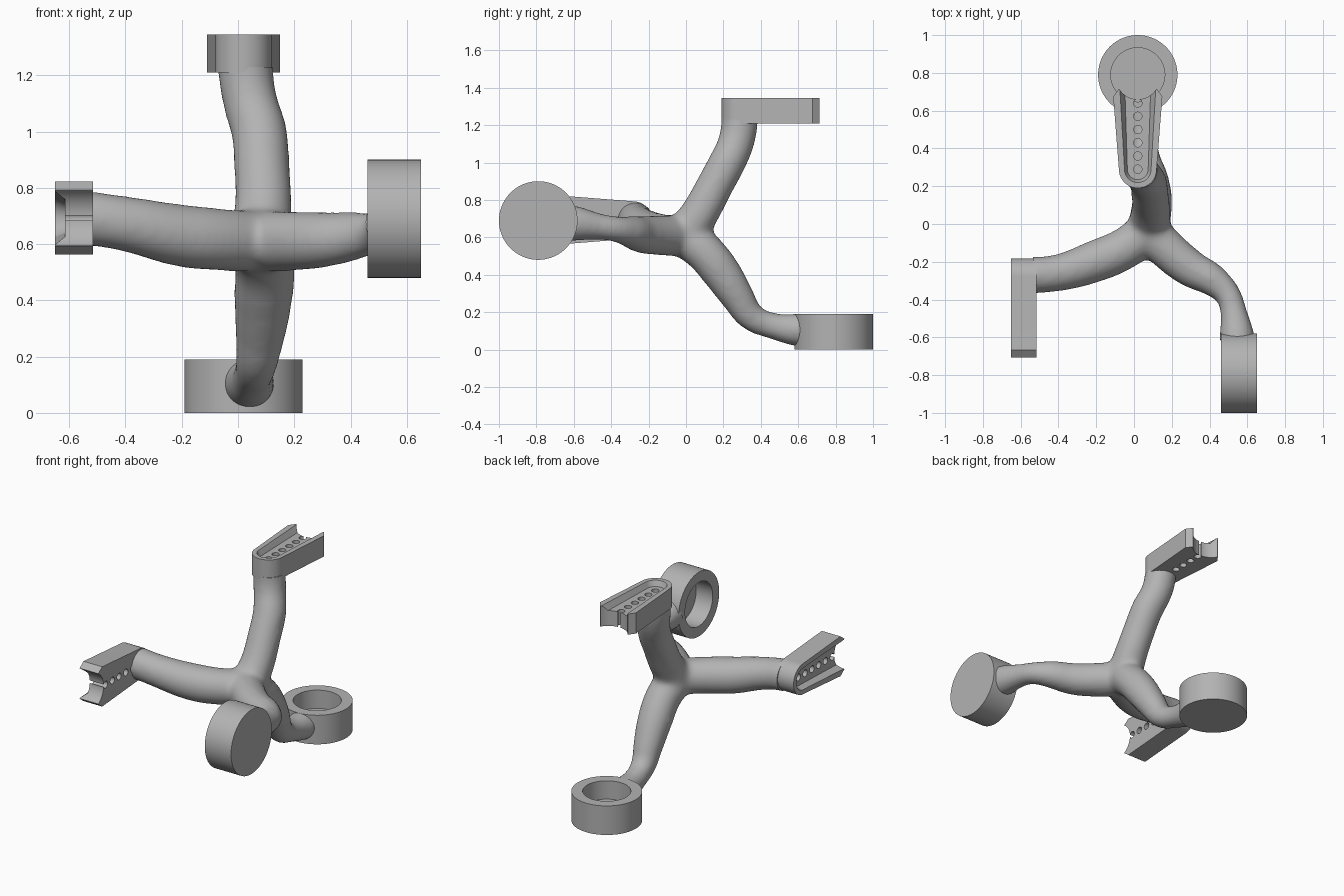
import bpy
import bmesh
from math import cos, sin, pi, radians
from mathutils import Matrix, Vector

cube = bpy.data.objects.get("Cube")
if cube:
    bpy.data.objects.remove(cube, do_unlink=True)

grey = bpy.data.materials.new("plain_grey")
grey.use_nodes = True
grey.diffuse_color = (0.45, 0.45, 0.45, 1)
grey.node_tree.nodes["Principled BSDF"].inputs["Base Color"].default_value = (0.45, 0.45, 0.45, 1)


def add_object(name, data):
    ob = bpy.data.objects.new(name, data)
    bpy.context.collection.objects.link(ob)
    return ob


def activate(ob):
    bpy.ops.object.select_all(action="DESELECT")
    ob.select_set(True)
    bpy.context.view_layer.objects.active = ob


def apply_modifier(ob, kind, **settings):
    mod = ob.modifiers.new(kind.lower(), kind)
    for key, value in settings.items():
        setattr(mod, key, value)
    activate(ob)
    bpy.ops.object.modifier_apply(modifier=mod.name)


def subtract(ob, cutter):
    cutter.hide_render = True
    apply_modifier(ob, "BOOLEAN", operation="DIFFERENCE", solver="EXACT", object=cutter)
    bpy.data.objects.remove(cutter, do_unlink=True)


def loft(name, lower, upper, z0, z1):
    """Solid between two matching outlines."""
    bm = bmesh.new()
    a = [bm.verts.new((x, y, z0)) for x, y in lower]
    b = [bm.verts.new((x, y, z1)) for x, y in upper]
    bm.faces.new(a)
    bm.faces.new(b)
    for i in range(len(a)):
        j = (i + 1) % len(a)
        bm.faces.new((a[i], a[j], b[j], b[i]))
    bmesh.ops.recalc_face_normals(bm, faces=bm.faces)
    mesh = bpy.data.meshes.new(name)
    bm.to_mesh(mesh)
    bm.free()
    return add_object(name, mesh)


def cylinder(name, radius, z0, z1, y=0, sides=96):
    ring = [(radius * cos(2 * pi * i / sides), y + radius * sin(2 * pi * i / sides)) for i in range(sides)]
    return loft(name, ring, ring, z0, z1)


def box(name, half, z0, z1):
    square = [(-half, -half), (half, -half), (half, half), (-half, half)]
    return loft(name, square, square, z0, z1)


def place(ob, origin, sideways):
    """Stand a part upright, or turn it so its top faces -x and its length -y."""
    turn = Matrix(((0, 0, -1), (0, -1, 0), (-1, 0, 0))) if sideways else Matrix.Identity(3)
    ob.data.transform(Matrix.Translation(Vector(origin)) @ turn.to_4x4())
    return ob


def finish(ob):
    ob.data.materials.clear()
    ob.data.materials.append(grey)
    activate(ob)
    bpy.ops.object.shade_smooth_by_angle(angle=radians(35))


def tongue(radius, end):
    """Outline with a round start and straight, widening sides."""
    arc = [(radius * cos(a), 0.1 + radius * sin(a)) for a in (pi + pi * i / 24 for i in range(25))]
    return arc + end + [(-x, y) for x, y in reversed(end)]


# Holders: round-ended blocks with a drafted channel, six holes and a bitten end
def make_holder(name, origin, sideways):
    top = 0.135
    outline = tongue(0.1, [(0.13, 0.485), (0.1, 0.525)])
    ob = loft(name, outline, outline, 0, top)
    floor = tongue(0.055, [(0.069, 0.55)])
    mouth = tongue(0.071, [(0.097, 0.55)])
    subtract(ob, loft("channel_cutter", floor, mouth, top - 0.035, top + 0.001))
    subtract(ob, cylinder("bite_cutter", 0.115, -0.1, 0.3, y=0.585))
    for i in range(6):
        subtract(ob, cylinder("hole_cutter", 0.022, -0.1, 0.3, y=0.1 + 0.07 * i, sides=32))
    finish(place(ob, origin, sideways))


make_holder("upper_holder", (0.02, 0.19, 1.21), False)
make_holder("side_holder", (-0.515, -0.183, 0.693), True)

# Cups: short cylinders with a blind round pocket
cups = {"lower_cup": ((0.02, 0.79, 0), False), "side_cup": ((0.65, -0.79, 0.69), True)}
for name, spot in cups.items():
    cup = cylinder(name, 0.21, 0, 0.19)
    subtract(cup, cylinder("pocket_cutter", 0.143, 0.07, 0.3))
    finish(place(cup, *spot))

# Limbs: four tapering tubes (x, y, z, radius) merged into one smooth body
paths = [
    [(.08, 0, .62, .11), (.09, .08, .74, .103), (.085, .15, .87, .1), (.075, .22, 1, .1),
     (.045, .265, 1.1, .098), (.028, .285, 1.2, .099), (.025, .288, 1.3, .099)],
    [(.08, 0, .6, .11), (.095, .1, .52, .108), (.09, .19, .41, .105), (.08, .27, .29, .092),
     (.065, .35, .175, .076), (.05, .47, .125, .072), (.04, .6, .105, .09), (.035, .72, .1, .09)],
    [(.06, -.05, .61, .11), (-.05, -.13, .615, .111), (-.2, -.195, .63, .112),
     (-.4, -.258, .672, .099), (-.53, -.27, .69, .098), (-.63, -.27, .69, .098)],
    [(.08, -.04, .61, .11), (.17, -.13, .61, .107), (.3, -.235, .615, .1), (.42, -.3, .63, .086),
     (.5, -.38, .645, .07), (.53, -.48, .66, .074), (.545, -.6, .675, .096), (.55, -.72, .68, .096)],
]
curve = bpy.data.curves.new("limbs", "CURVE")
curve.dimensions = "3D"
curve.bevel_depth = 1
curve.bevel_resolution = 8
curve.resolution_u = 10
curve.use_fill_caps = True
for path in paths:
    spline = curve.splines.new("BEZIER")
    spline.radius_interpolation = "CARDINAL"
    spline.bezier_points.add(len(path) - 1)
    for point, (x, y, z, radius) in zip(spline.bezier_points, path):
        point.co = (x, y, z)
        point.radius = radius
        point.handle_left_type = point.handle_right_type = "AUTO"
limbs = add_object("limbs", curve)
activate(limbs)
bpy.ops.object.convert(target="MESH")
limbs = bpy.context.view_layer.objects.active
apply_modifier(limbs, "REMESH", mode="VOXEL", voxel_size=0.014)
apply_modifier(limbs, "SMOOTH", factor=0.5, iterations=25)

# Trim the limb ends inside the cups and holders
for spot in cups.values():
    subtract(limbs, place(cylinder("cup_trim", 0.18, -0.2, 0.35), *spot))
subtract(limbs, place(box("upper_trim", 0.4, 0.02, 0.3), (0.02, 0.29, 1.21), False))
subtract(limbs, place(box("side_trim", 0.2, 0.02, 0.3), (-0.515, -0.27, 0.69), True))
finish(limbs)
